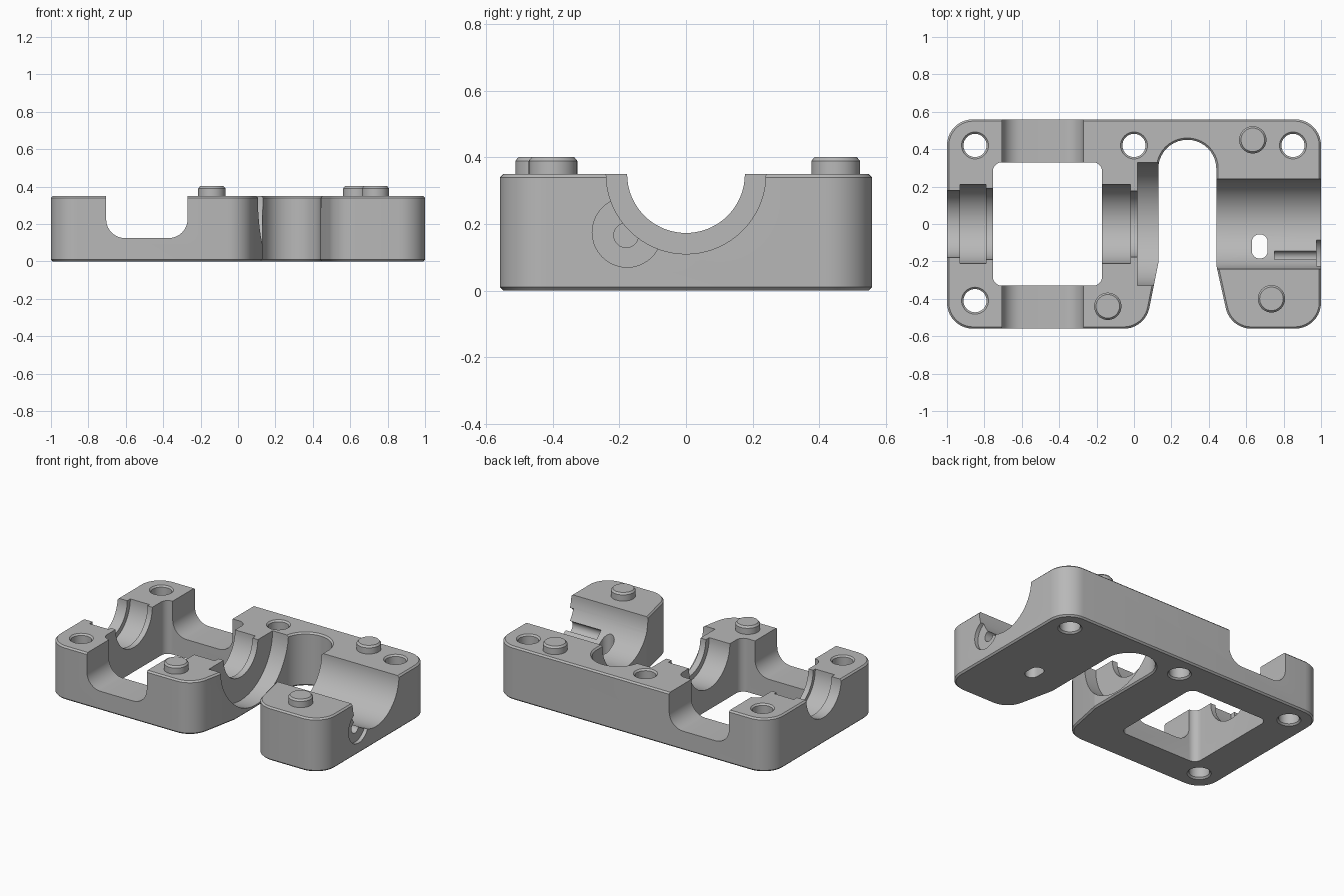
import bpy, bmesh
from math import cos, sin, pi, tan
from mathutils import Vector, Matrix

cube = bpy.data.objects.get("Cube")
if cube:
    bpy.data.objects.remove(cube)

H = 0.35                      # height of the block and of the bore axis

grey = bpy.data.materials.new("plain_grey")
grey.use_nodes = True
grey.diffuse_color = (0.48, 0.48, 0.48, 1)
grey.node_tree.nodes["Principled BSDF"].inputs["Base Color"].default_value = grey.diffuse_color


def finish(name, bm):
    bmesh.ops.recalc_face_normals(bm, faces=bm.faces)
    mesh = bpy.data.meshes.new(name)
    bm.to_mesh(mesh)
    bm.free()
    mesh.materials.append(grey)
    ob = bpy.data.objects.new(name, mesh)
    bpy.context.collection.objects.link(ob)
    return ob


def rounded(corners, steps=10):
    """Polygon from (x, y, radius) corners with each corner rounded."""
    out = []
    for i, (x, y, r) in enumerate(corners):
        p = Vector((x, y))
        a = (Vector(corners[i - 1][:2]) - p).normalized()
        b = (Vector(corners[(i + 1) % len(corners)][:2]) - p).normalized()
        if r == 0:
            out.append(p)
            continue
        half = a.angle(b) / 2
        centre = p + (a + b).normalized() * r / sin(half)
        start = p + a * r / tan(half) - centre
        end = p + b * r / tan(half) - centre
        sweep = start.angle_signed(end)
        for k in range(steps + 1):
            t = -sweep * k / steps
            out.append(centre + Matrix.Rotation(t, 2) @ start)
    return out


def box(x0, x1, y0, y1, r):
    return rounded([(x0, y0, r), (x1, y0, r), (x1, y1, r), (x0, y1, r)])


def prism(name, outline, lo, hi, axis="z"):
    """Extrude an outline along z, or an x-z outline along y."""
    bm = bmesh.new()
    place = (lambda p, d: (p[0], p[1], d)) if axis == "z" else (lambda p, d: (p[0], d, p[1]))
    rings = [[bm.verts.new(place(p, d)) for p in outline] for d in (lo, hi)]
    n = len(outline)
    for ring in rings:
        bm.faces.new(ring)
    for i in range(n):
        j = (i + 1) % n
        bm.faces.new((rings[0][i], rings[0][j], rings[1][j], rings[1][i]))
    return finish(name, bm)


def turned(name, profile, origin, axis="z", n=40):
    """Turn a (distance, radius) profile around an axis through origin."""
    bm = bmesh.new()
    rings = []
    for d, r in profile:
        ring = []
        for k in range(n):
            u, v = r * cos(2 * pi * k / n), r * sin(2 * pi * k / n)
            offset = (u, v, d) if axis == "z" else (d, u, v)
            ring.append(bm.verts.new(Vector(origin) + Vector(offset)))
        rings.append(ring)
    bm.faces.new(rings[0])
    bm.faces.new(rings[-1])
    for a, b in zip(rings, rings[1:]):
        for i in range(n):
            j = (i + 1) % n
            bm.faces.new((a[i], a[j], b[j], b[i]))
    return finish(name, bm)


def apply(ob, mod):
    bpy.context.view_layer.objects.active = ob
    bpy.ops.object.modifier_apply(modifier=mod.name)


def cut(ob, cutter):
    cutter.hide_render = True
    mod = ob.modifiers.new("cut", "BOOLEAN")
    mod.operation, mod.solver, mod.object = "DIFFERENCE", "EXACT", cutter
    apply(ob, mod)
    bpy.data.objects.remove(cutter)


# Block with rounded corners and the flared front slot
R = 0.14
body = prism("bearing_block", rounded([
    (-1, -0.56, R), (0.06, -0.56, R), (0.13, -0.21, 0.05),
    (0.13, 0.45, 0.154), (0.44, 0.45, 0.154),
    (0.44, -0.22, 0.05), (0.515, -0.56, R),
    (1, -0.56, R), (1, 0.56, R), (-1, 0.56, R)]), 0, H)
bevel = body.modifiers.new("rim", "BEVEL")
bevel.width, bevel.segments, bevel.limit_method, bevel.angle_limit = 0.01, 1, "ANGLE", 1.2
apply(body, bevel)

# Square window and the notch across its front and back walls
cut(body, prism("window_cutter", box(-0.755, -0.17, -0.33, 0.33, 0.05), -0.1, 0.6))
cut(body, prism("notch_cutter", rounded([
    (-0.705, 0.125, 0.1), (-0.27, 0.125, 0.1), (-0.27, 0.6, 0), (-0.705, 0.6, 0)]),
    -0.7, 0.7, "y"))

# Stepped bore along the block
cut(body, turned("bore_cutter", [
    (-1.1, 0.18), (-0.93, 0.18), (-0.93, 0.212), (-0.79, 0.212), (-0.79, 0.19),
    (-0.5, 0.19), (-0.5, 0.212), (-0.02, 0.212), (-0.02, 0.177), (0.02, 0.177),
    (0.02, 0.33), (0.28, 0.33), (0.28, 0.24), (1.1, 0.24)], (0, 0, H), "x", 72))

# Shallow round recess, side channel and oval drain in the right-hand block
cut(body, turned("recess_cutter", [(0.975, 0.105), (1.1, 0.105)], (0, -0.177, 0.175), "x"))
cut(body, turned("channel_cutter", [(0.75, 0.037), (1.1, 0.037)], (0, -0.18, 0.166), "x", 24))
cut(body, prism("drain_cutter", box(0.63, 0.715, -0.185, -0.055, 0.042), -0.1, 0.5))

# Screw holes with chamfered mouths
for x, y in [(-0.85, -0.41), (-0.85, 0.42), (0, 0.42), (0.85, 0.42)]:
    cut(body, turned("hole_cutter", [
        (-0.02, 0.092), (0.01, 0.062), (H - 0.01, 0.062), (H + 0.02, 0.092)], (x, y, 0)))

# Locating pegs
parts = [body]
for name, x, y in [("front_left_peg", 0.735, -0.4), ("front_middle_peg", -0.14, -0.44),
                   ("back_peg", 0.635, 0.45)]:
    parts.append(turned(name, [(H - 0.05, 0.073), (0.39, 0.073), (0.402, 0.063)], (x, y, 0)))

# Smooth curved walls, sharp edges
bpy.ops.object.select_all(action="DESELECT")
for ob in parts:
    ob.select_set(True)
bpy.context.view_layer.objects.active = body
bpy.ops.object.shade_smooth_by_angle(angle=0.5)
